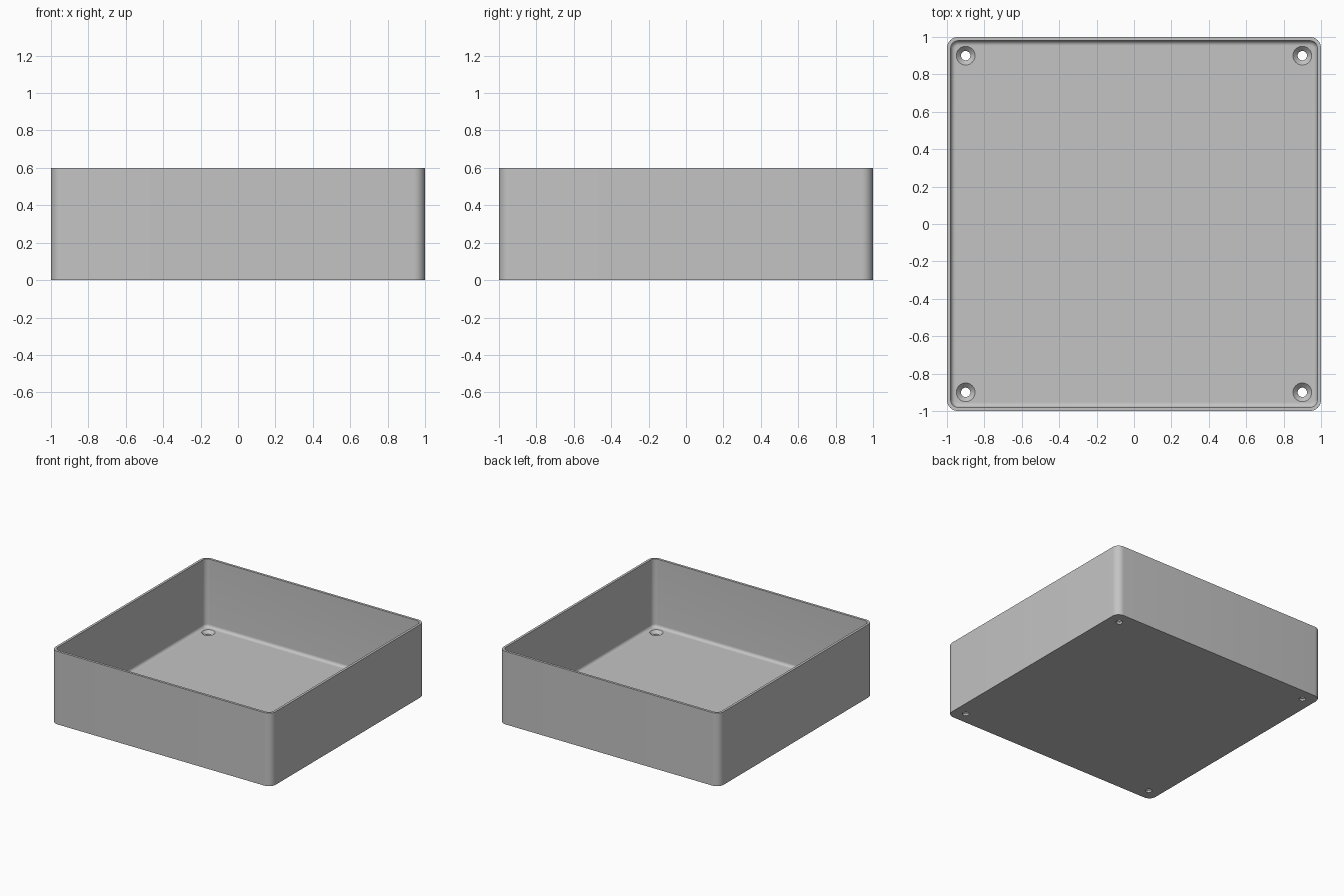
import bpy, bmesh, math

cube = bpy.data.objects.get("Cube")
if cube:
    bpy.data.objects.remove(cube, do_unlink=True)

HEIGHT, FLOOR, WALL = 0.6, 0.04, 0.02
CORNER, FILLET, HOLE = 0.06, 0.025, 0.9

grey = bpy.data.materials.new("light grey")
grey.use_nodes = True
colour = (0.55, 0.55, 0.55, 1)
grey.diffuse_color = colour
grey.node_tree.nodes["Principled BSDF"].inputs["Base Color"].default_value = colour


def make_object(name, bm):
    bmesh.ops.recalc_face_normals(bm, faces=bm.faces)
    mesh = bpy.data.meshes.new(name)
    bm.to_mesh(mesh)
    bm.free()
    mesh.materials.append(grey)
    obj = bpy.data.objects.new(name, mesh)
    bpy.context.collection.objects.link(obj)
    return obj


def rounded_square(bm, inset, z, steps=10):
    """Ring of vertices, inset from the outer wall."""
    radius = CORNER - inset
    centre = 1 - CORNER
    ring = []
    for quarter, (sx, sy) in enumerate([(1, 1), (-1, 1), (-1, -1), (1, -1)]):
        for i in range(steps + 1):
            a = math.pi / 2 * (quarter + i / steps)
            ring.append(bm.verts.new((sx * centre + radius * math.cos(a),
                                      sy * centre + radius * math.sin(a), z)))
    return ring


def loft(bm, rings):
    """Skin consecutive rings and cap both ends."""
    for low, high in zip(rings, rings[1:]):
        for i in range(len(low)):
            j = (i + 1) % len(low)
            bm.faces.new((low[i], low[j], high[j], high[i]))
    bm.faces.new(rings[0])
    bm.faces.new(rings[-1])


# Open tray: outer wall, rim, inner wall and the fillet down to the floor
profile = [(0, 0), (0, HEIGHT), (WALL, HEIGHT)]
for i in range(9):
    a = math.pi / 2 * i / 8
    profile.append((WALL + FILLET * (1 - math.cos(a)),
                    FLOOR + FILLET * (1 - math.sin(a))))
bm = bmesh.new()
loft(bm, [rounded_square(bm, inset, z) for inset, z in profile])
tray = make_object("tray", bm)

# Countersunk screw holes in the four corners
bm = bmesh.new()
hole_profile = [(0.025, -0.05), (0.025, 0.015), (0.05, FLOOR), (0.05, FLOOR + 0.02)]
for sx in (-1, 1):
    for sy in (-1, 1):
        rings = []
        for radius, z in hole_profile:
            rings.append([bm.verts.new((sx * HOLE + radius * math.cos(math.tau * i / 32),
                                        sy * HOLE + radius * math.sin(math.tau * i / 32), z))
                          for i in range(32)])
        loft(bm, rings)
cutter = make_object("screw_hole_cutter", bm)
cutter.hide_render = True

cut = tray.modifiers.new("screw holes", "BOOLEAN")
cut.operation = "DIFFERENCE"
cut.solver = "EXACT"
cut.object = cutter
bpy.context.view_layer.objects.active = tray
tray.select_set(True)
cutter.select_set(False)
bpy.ops.object.modifier_apply(modifier=cut.name)
bpy.data.objects.remove(cutter, do_unlink=True)
bpy.ops.object.shade_smooth_by_angle(angle=math.radians(30))
